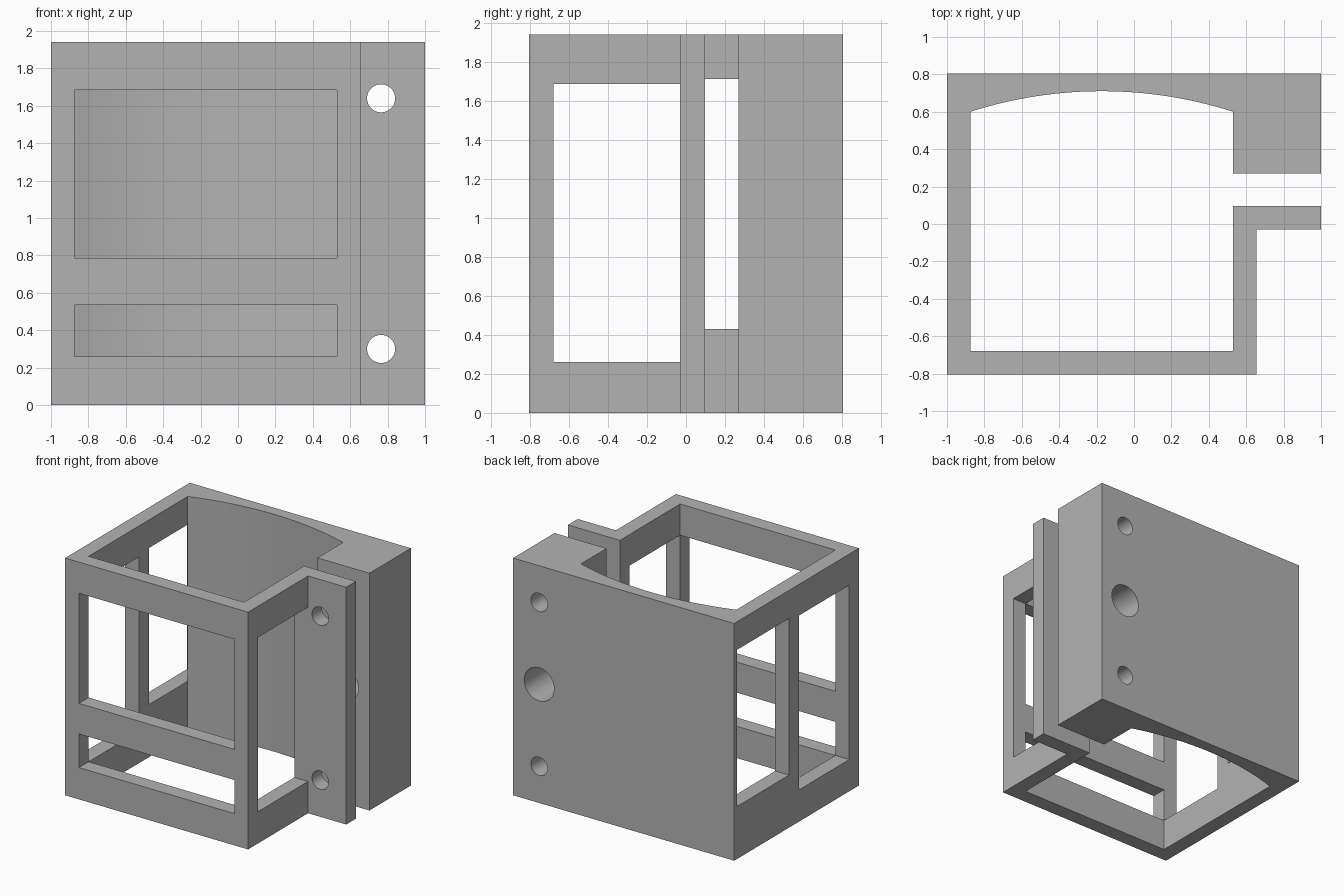
import bpy, bmesh, math
from mathutils import Matrix

if "Cube" in bpy.data.objects:
    bpy.data.objects.remove(bpy.data.objects["Cube"])

H = 1.94                      # overall height
L, R = -0.875, 0.53           # inner cavity sides
F, B = -0.68, 0.60            # inner cavity front and back corner
Y = 0.805                     # half depth
FL0, FL1 = -0.03, 0.097       # clamp flange thickness range
BLK = 0.27                    # front of the clamp block

grey = bpy.data.materials.new("grey plastic")
grey.diffuse_color = (0.45, 0.45, 0.45, 1)
grey.use_nodes = True
grey.node_tree.nodes["Principled BSDF"].inputs["Base Color"].default_value = grey.diffuse_color


def prism(name, pts, z0, z1):
    """Extrude an xy outline from z0 to z1."""
    bm = bmesh.new()
    face = bm.faces.new([bm.verts.new((x, y, z0)) for x, y in pts])
    top = bmesh.ops.extrude_face_region(bm, geom=[face])["geom"]
    bmesh.ops.translate(bm, vec=(0, 0, z1 - z0),
                        verts=[v for v in top if isinstance(v, bmesh.types.BMVert)])
    bmesh.ops.recalc_face_normals(bm, faces=bm.faces)
    return to_object(name, bm)


def drill(name, x, z, r, y0, y1):
    """Cylinder along y."""
    bm = bmesh.new()
    bmesh.ops.create_cone(bm, cap_ends=True, segments=48, radius1=r, radius2=r, depth=y1 - y0,
                          matrix=Matrix.Translation((x, (y0 + y1) / 2, z))
                          @ Matrix.Rotation(math.pi / 2, 4, 'X'))
    return to_object(name, bm)


def to_object(name, bm):
    me = bpy.data.meshes.new(name)
    bm.to_mesh(me)
    bm.free()
    ob = bpy.data.objects.new(name, me)
    bpy.context.collection.objects.link(ob)
    return ob


# Concave back of the cavity: circular arc through three known points
half, sag, mid = (R - L) / 2, 0.11, (R + L) / 2
rad = (half ** 2 + sag ** 2) / (2 * sag)
ang = math.asin(half / rad)
N = 40
arc = []
for i in range(N + 1):
    a = ang - 2 * ang * i / N
    arc.append((mid + rad * math.sin(a), B + sag - rad + rad * math.cos(a)))

# Split clamp body: C-shaped outline with flange and block
outline = [(-1, -Y), (0.655, -Y), (0.655, FL0), (1, FL0), (1, FL1), (R, FL1),
           (R, F), (L, F)] + arc[::-1] + [(R, BLK), (1, BLK), (1, Y), (-1, Y)]
body = prism("clamp_body", outline, 0, H)
body.data.materials.append(grey)

# Window cutters, tapering once inside the cavity
t = 0.07
front = [(L, -0.95), (R, -0.95), (R, F), (R - t, F + t), (L + t, F + t), (L, F)]
right = [(R, F), (0.8, F), (0.8, -0.1), (0.655, FL0), (R, FL0), (R - t, FL0 - t), (R - t, F + t)]
left = [(-1.1, F), (L, F), (L + t, F + t), (L + t, FL0), (-1.1, FL0)]
slot = [(-1.1, FL1), (L + t, FL1), (L + t, B - t), (L, B), (L, 0.77), (-1.1, 0.77)]
cutters = [
    prism("front_lower_window", front, 0.26, 0.535),
    prism("front_upper_window", front, 0.785, 1.685),
    prism("right_window", right, 0.26, 1.685),
    prism("left_window", left, 0.26, 1.685),
    prism("left_slot", slot, 0.43, 1.71),
    # Bolt holes through flange and block, large hole through block only
    drill("lower_bolt_hole", 0.765, 0.30, 0.075, -0.2, 1),
    drill("upper_bolt_hole", 0.765, 1.64, 0.075, -0.2, 1),
    drill("centre_hole", 0.765, 0.97, 0.135, 0.18, 1),
]

bpy.context.view_layer.objects.active = body
body.select_set(True)
for c in cutters:
    c.hide_render = True
    m = body.modifiers.new("cut", 'BOOLEAN')
    m.operation, m.solver, m.object = 'DIFFERENCE', 'EXACT', c
    bpy.ops.object.modifier_apply(modifier=m.name)
    bpy.data.objects.remove(c)

bpy.ops.object.shade_smooth_by_angle(angle=math.radians(25))
